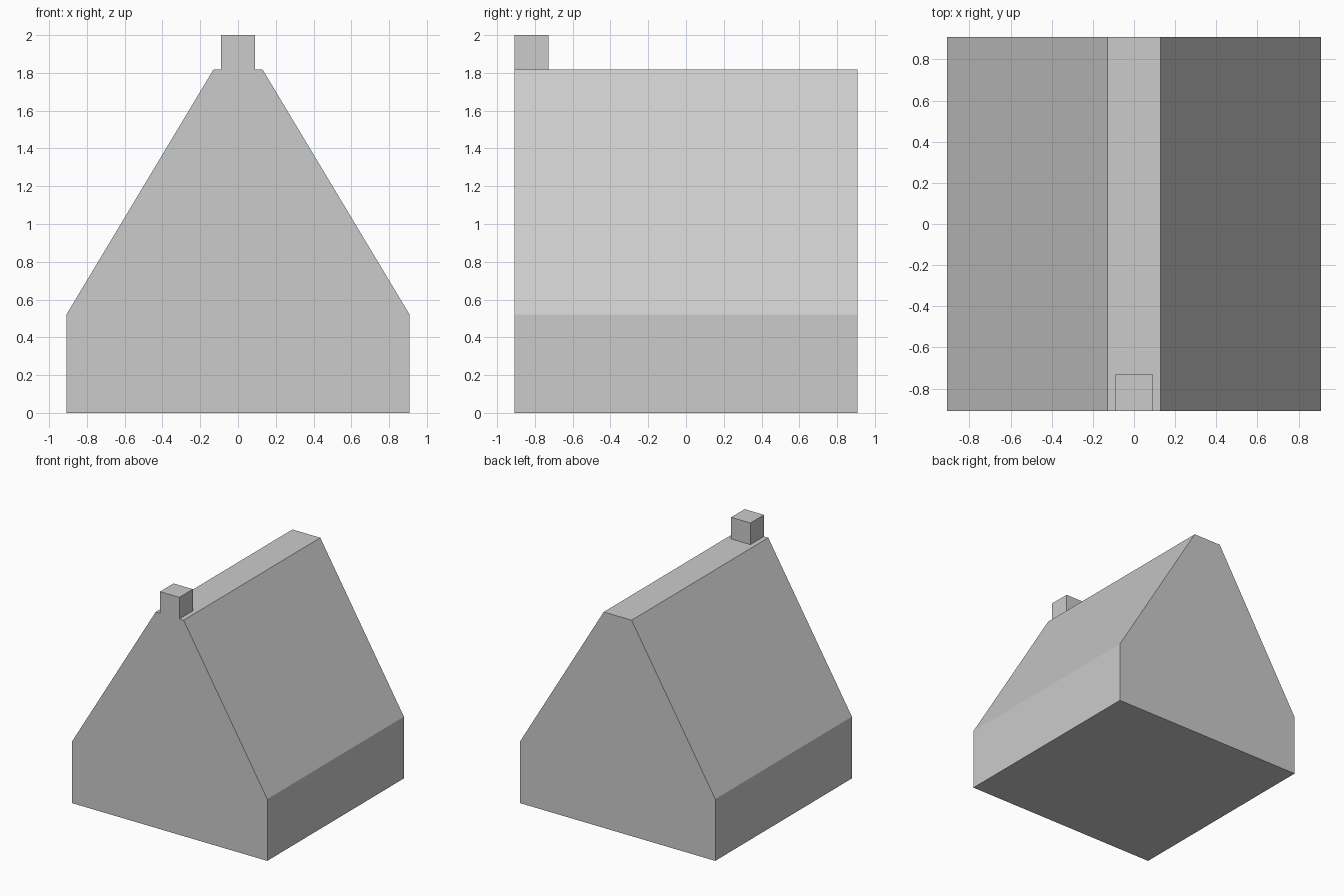
import bpy, bmesh

if "Cube" in bpy.data.objects:
    bpy.data.objects.remove(bpy.data.objects["Cube"])

HALF = 0.909      # half width and half depth of the house
EAVE = 0.52       # top of the upright walls
RIDGE = 1.818     # height of the flat ridge
RIDGE_HALF = 0.13


def extruded(name, profile, y0, y1):
    """Extrude an x-z profile along y into a closed solid."""
    bm = bmesh.new()
    face = bm.faces.new([bm.verts.new((x, y0, z)) for x, z in profile])
    ext = bmesh.ops.extrude_face_region(bm, geom=[face])
    moved = [v for v in ext["geom"] if isinstance(v, bmesh.types.BMVert)]
    bmesh.ops.translate(bm, verts=moved, vec=(0, y1 - y0, 0))
    bmesh.ops.recalc_face_normals(bm, faces=bm.faces)
    mesh = bpy.data.meshes.new(name)
    bm.to_mesh(mesh)
    bm.free()
    obj = bpy.data.objects.new(name, mesh)
    bpy.context.collection.objects.link(obj)
    return obj


def mirrored(right):
    """Complete a right-hand half profile with its left side."""
    return right + [(-x, z) for x, z in reversed(right)]


# House body: low walls, steep roof, narrow flat ridge
extruded("house_body", mirrored([(HALF, 0), (HALF, EAVE), (RIDGE_HALF, RIDGE)]), -HALF, HALF)

# Chimney flush with the front gable
extruded("chimney", mirrored([(0.09, RIDGE), (0.09, 2.0)]), -HALF, -HALF + 0.18)
